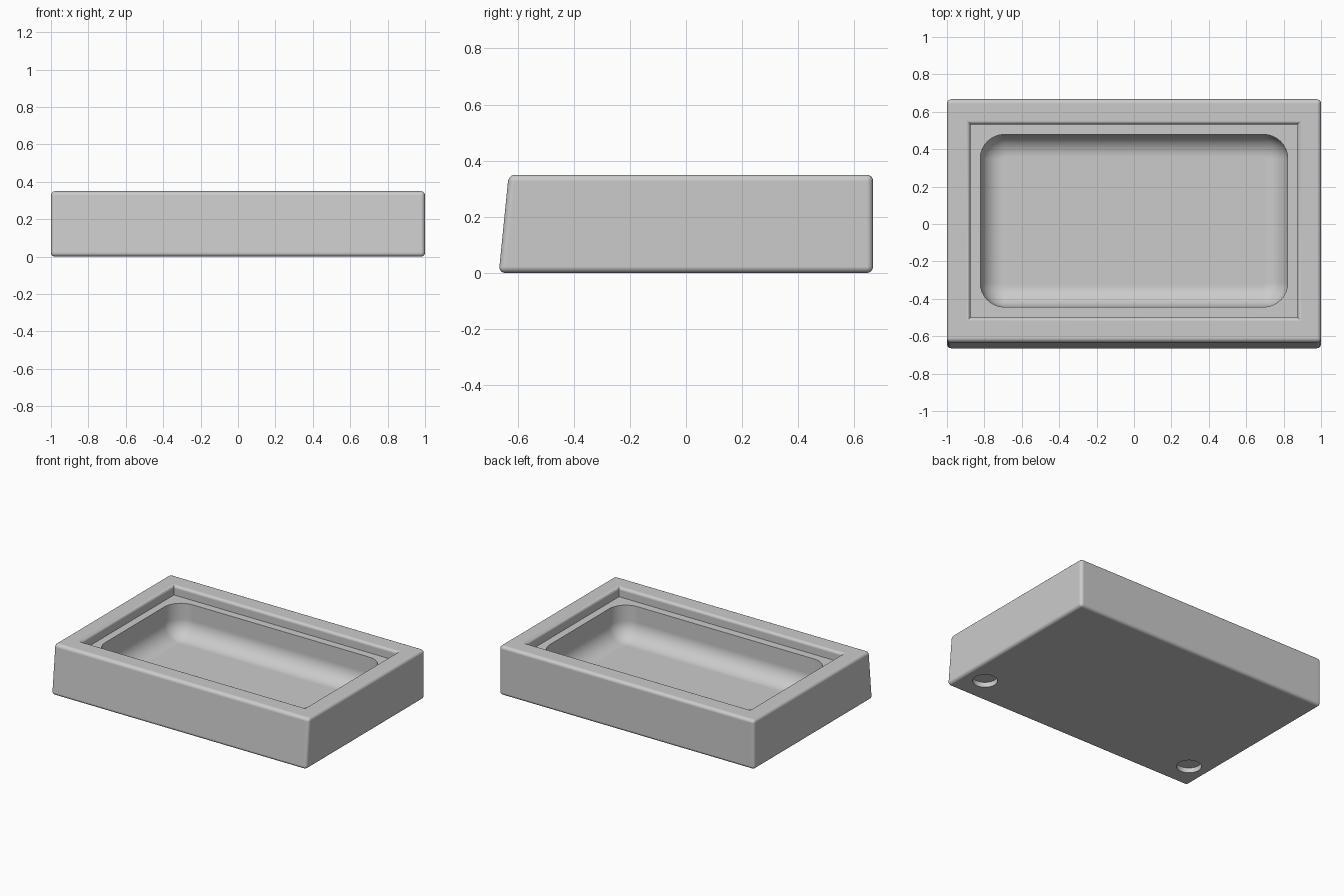
import bpy, bmesh, math

if "Cube" in bpy.data.objects:
    bpy.data.objects.remove(bpy.data.objects["Cube"])

bm = bmesh.new()


def ring(x0, x1, y0, y1, z, r=0.0, n=8):
    """Loop of vertices round a rectangle, with corner radius r."""
    pts = []
    for i, (cx, cy) in enumerate([(x1 - r, y1 - r), (x0 + r, y1 - r),
                                  (x0 + r, y0 + r), (x1 - r, y0 + r)]):
        for k in range(n + 1 if r else 1):
            a = math.pi / 2 * (i + k / n)
            pts.append((cx + r * math.cos(a), cy + r * math.sin(a), z))
    return [bm.verts.new(p) for p in pts]


def loop_edges(loop):
    pairs = zip(loop, loop[1:] + loop[:1])
    return [bm.edges.get(p) or bm.edges.new(p) for p in pairs]


def bridge(rings):
    for a, b in zip(rings, rings[1:]):
        for i in range(len(a)):
            j = (i + 1) % len(a)
            bm.faces.new((a[i], a[j], b[j], b[i]))


def fill(*edge_lists):
    edges = [e for lst in edge_lists for e in lst]
    bmesh.ops.triangle_fill(bm, edges=edges, use_beauty=True)


def open_face(direction):
    """Remove the large horizontal face and return its border."""
    face = max(bm.faces, key=lambda f: f.calc_area() * f.normal.z * direction)
    edges = list(face.edges)
    bmesh.ops.delete(bm, geom=[face], context='FACES_ONLY')
    return edges


# Outer block with a leaning front and rounded edges
H = 0.35
bottom = ring(-1, 1, -0.667, 0.667, 0)
top = ring(-1, 1, -0.632, 0.667, H)
bridge([bottom, top])
bm.faces.new(top)
bm.faces.new(bottom[::-1])
bmesh.ops.recalc_face_normals(bm, faces=bm.faces[:])
bmesh.ops.bevel(bm, geom=bm.edges[:], offset=0.023, segments=5,
                profile=0.5, affect='EDGES')
bm.normal_update()
top_border = open_face(1)
bottom_border = open_face(-1)

# Stepped recess with a rounded rim
LEDGE, R = 0.283, 0.02
recess = []
for k in range(6):
    a = math.pi / 2 * k / 5
    d = R * (1 - math.sin(a))
    recess.append(ring(-0.875 - d, 0.875 + d, -0.5 - d, 0.533 + d,
                       H - R + R * math.cos(a)))
recess.append(ring(-0.875, 0.875, -0.5, 0.533, LEDGE))
bridge(recess)
fill(top_border, loop_edges(recess[0]))

# Basin with rounded corners and a filleted floor
FLOOR, F, C = 0.05, 0.12, 0.13
basin = [ring(-0.822, 0.822, -0.444, 0.479, LEDGE, C)]
for k in range(9):
    a = math.pi / 2 * k / 8
    d = F * (1 - math.cos(a))
    basin.append(ring(-0.822 + d, 0.822 - d, -0.444 + d, 0.479 - d,
                      FLOOR + F * (1 - math.sin(a)), C - d))
bridge(basin)
fill(loop_edges(recess[-1]), loop_edges(basin[0]))
bm.faces.new(basin[-1])

# Round foot sockets underneath, near the front
sockets = []
for s in (-1, 1):
    x, y, r = 0.85 * s, -0.467, 0.08
    rings = [ring(x - r, x + r, y - r, y + r, z, r * 0.999) for z in (0, 0.035)]
    bridge(rings)
    bm.faces.new(rings[1])
    sockets.append(loop_edges(rings[0]))
fill(bottom_border, *sockets)

bmesh.ops.remove_doubles(bm, verts=bm.verts[:], dist=0.0005)
bmesh.ops.recalc_face_normals(bm, faces=bm.faces[:])
mesh = bpy.data.meshes.new("tray")
bm.to_mesh(mesh)
bm.free()

tray = bpy.data.objects.new("tray", mesh)
bpy.context.collection.objects.link(tray)
grey = bpy.data.materials.new("light_grey")
grey.diffuse_color = (0.6, 0.6, 0.6, 1)
grey.use_nodes = True
grey.node_tree.nodes["Principled BSDF"].inputs["Base Color"].default_value = grey.diffuse_color
mesh.materials.append(grey)

bpy.context.view_layer.objects.active = tray
tray.select_set(True)
bpy.ops.object.shade_smooth_by_angle(angle=math.radians(30))

# Keep the large flat faces evenly shaded
flat = tray.modifiers.new("flat_shading", 'WEIGHTED_NORMAL')
flat.keep_sharp = True
flat.weight = 100
